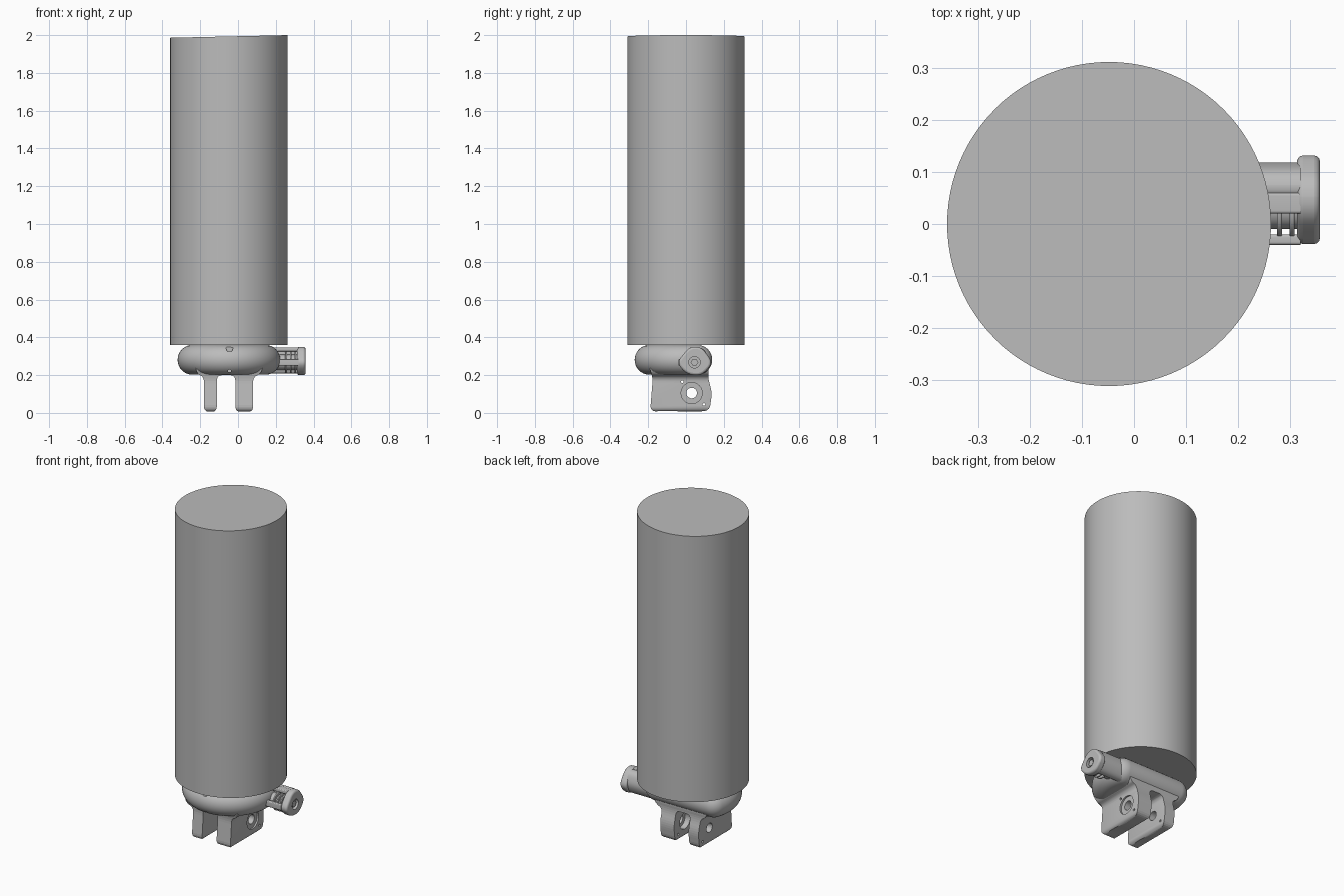
import bpy, bmesh, math
from mathutils import Matrix, Vector

if "Cube" in bpy.data.objects:
    bpy.data.objects.remove(bpy.data.objects["Cube"])

GREY = (0.5, 0.5, 0.5, 1)
mat = bpy.data.materials.new("plain grey")
mat.use_nodes = True
mat.diffuse_color = GREY
mat.node_tree.nodes["Principled BSDF"].inputs["Base Color"].default_value = GREY


def finish(name, bm, bevel=0, hidden=False):
    bmesh.ops.recalc_face_normals(bm, faces=bm.faces)
    me = bpy.data.meshes.new(name)
    bm.to_mesh(me)
    bm.free()
    me.materials.append(mat)
    ob = bpy.data.objects.new(name, me)
    bpy.context.collection.objects.link(ob)
    if bevel:
        add_bevel(ob, bevel)
    if hidden:
        ob.hide_render = True
        ob.hide_viewport = True
    return ob


def add_bevel(ob, width):
    mod = ob.modifiers.new("soft edges", "BEVEL")
    mod.width, mod.segments, mod.limit_method = width, 3, "ANGLE"
    mod.angle_limit = math.radians(40)


def extrude(name, pts, axis, lo, hi, **kw):
    """Extrude a closed profile along x (points are y, z) or y (points are x, z)."""
    bm = bmesh.new()
    place = (lambda p, d: (d, p[0], p[1])) if axis == "x" else (lambda p, d: (p[0], d, p[1]))
    a, b = ([bm.verts.new(place(p, d)) for p in pts] for d in (lo, hi))
    bm.faces.new(a)
    bm.faces.new(b)
    for i in range(len(pts)):
        j = (i + 1) % len(pts)
        bm.faces.new((a[i], a[j], b[j], b[i]))
    return finish(name, bm, **kw)


def circle(y, z, r, n=32):
    return [(y + r * math.cos(math.tau * i / n), z + r * math.sin(math.tau * i / n)) for i in range(n)]


def rounded(pts, r, n=5):
    """Round the corners of a polygon with quadratic curves."""
    out = []
    for i, p in enumerate(pts):
        p = Vector(p)
        ends = []
        for q in (pts[i - 1], pts[(i + 1) % len(pts)]):
            d = Vector(q) - p
            ends.append(p + d.normalized() * min(r, d.length * 0.49))
        for k in range(n + 1):
            t = k / n
            out.append(tuple(ends[0] * (1 - t) ** 2 + p * 2 * t * (1 - t) + ends[1] * t * t))
    return out


def boolean(ob, cutter, op="DIFFERENCE"):
    mod = ob.modifiers.new(cutter.name, "BOOLEAN")
    mod.object, mod.operation, mod.solver = cutter, op, "EXACT"


CX = -0.048

# Tall tube with a slightly slanted top
bm = bmesh.new()
bmesh.ops.create_cone(bm, cap_ends=True, segments=96, radius1=0.311, radius2=0.311, depth=1.64,
                      matrix=Matrix.Translation((CX, 0, 1.18)))
for v in bm.verts:
    if v.co.z > 1:
        v.co.z = 2 - 0.014 * (CX + 0.311 - v.co.x) / 0.622
finish("tube", bm)

# Cushion-shaped body: a disc with a straight back and fully rounded rim
bm = bmesh.new()
core, rim, back = 0.193, 0.079, 0.06
corner = math.asin(back / core)
rings = []
for k in range(17):
    t = -math.pi / 2 + math.pi * k / 16
    ring = []
    for i in range(72):
        a = math.tau * (i + 0.5) / 72
        c = a
        if corner < a < math.pi - corner:
            c = corner if a < math.pi / 2 else math.pi - corner
        off = rim * math.cos(t)
        ring.append(bm.verts.new((CX + core * math.cos(c) + off * math.cos(a),
                                  core * math.sin(c) + off * math.sin(a), 0.281 + rim * math.sin(t))))
    rings.append(ring)
for lo, hi in zip(rings, rings[1:]):
    for i in range(72):
        j = (i + 1) % 72
        bm.faces.new((lo[i], lo[j], hi[j], hi[i]))
bm.faces.new(rings[0])
bm.faces.new(rings[-1])
bmesh.ops.remove_doubles(bm, verts=bm.verts, dist=0.0005)
body = finish("body", bm)
notch = rounded([(-0.065, 0.355), (-0.025, 0.355), (-0.03, 0.325), (-0.06, 0.325)], 0.012)
boolean(body, extrude("notch_cutter", notch, "y", -0.4, -0.235, hidden=True))
boolean(body, extrude("pin_hole_cutter", circle(-0.045, 0.222, 0.009, 16), "y", -0.4, -0.2, hidden=True))

# Two-pronged fork: front outline crossed with side outline
front = [(-0.23, 0.25), (-0.215, 0.205), (-0.18, 0.19), (-0.18, 0.005), (-0.112, 0.005),
         (-0.112, 0.2), (-0.014, 0.2), (-0.014, 0.005), (0.08, 0.005), (0.08, 0.19),
         (0.12, 0.205), (0.135, 0.25)]
side = [(-0.2, 0.25), (-0.175, 0.19), (-0.19, 0.006), (-0.1, 0.012), (0.0, 0.006), (0.125, 0.01),
        (0.138, 0.11), (0.115, 0.19), (0.125, 0.25)]
fork = extrude("fork", rounded(front, 0.03), "y", -0.3, 0.3)
boolean(fork, extrude("side_shape", rounded(side, 0.035), "x", -0.3, 0.3, hidden=True), "INTERSECT")
add_bevel(fork, 0.012)
for name, y, z, r, lo, hi in [("pivot_hole", 0.03, 0.105, 0.028, -0.3, 0.2),
                              ("outer_bore", 0.03, 0.105, 0.056, 0.07, 0.2),
                              ("inner_bore", 0.03, 0.105, 0.05, -0.05, 0.02),
                              ("upper_pin", -0.02, 0.165, 0.007, -0.3, 0.2),
                              ("lower_pin", 0.095, 0.045, 0.007, -0.3, 0.2)]:
    boolean(fork, extrude(name + "_cutter", circle(y, z, r), "x", lo, hi, hidden=True))

# Clamp arm along the back, with its end knob
arm = rounded([(0.05, 0.205), (0.095, 0.21), (0.123, 0.27), (0.1, 0.34), (0.05, 0.348)], 0.03)
extrude("arm", arm, "x", 0.05, 0.32)
knob_side = [(-0.05, 0.265), (0.0, 0.208), (0.06, 0.196), (0.1, 0.212), (0.142, 0.265),
             (0.085, 0.348), (0.02, 0.352)]
knob = extrude("knob", rounded(knob_side, 0.035), "x", 0.313, 0.357, bevel=0.012)
boolean(knob, extrude("knob_recess_cutter", circle(0.045, 0.268, 0.03), "x", 0.335, 0.4, hidden=True))
extrude("knob_bolt", circle(0.045, 0.268, 0.02, 6), "x", 0.33, 0.35)

# Screw with raised rings, held between the slim rails
extrude("screw", circle(0.03, 0.268, 0.04), "x", 0.15, 0.32)
for i in range(3):
    x = 0.25 + 0.024 * i
    extrude(f"screw_ring_{i + 1}", circle(0.03, 0.268, 0.056), "x", x, x + 0.01, bevel=0.003)
extrude("front_rail", rounded([(-0.04, 0.25), (-0.02, 0.25), (-0.02, 0.285), (-0.04, 0.285)], 0.006),
        "x", 0.15, 0.32)
extrude("top_rail", rounded([(0.02, 0.325), (0.06, 0.325), (0.06, 0.347), (0.02, 0.347)], 0.006),
        "x", 0.15, 0.32)

# Smooth shading with crisp edges
bpy.ops.object.select_all(action="DESELECT")
for ob in bpy.context.scene.objects:
    if ob.type == "MESH" and not ob.hide_viewport:
        ob.select_set(True)
        bpy.context.view_layer.objects.active = ob
bpy.ops.object.shade_smooth_by_angle(angle=math.radians(35))
